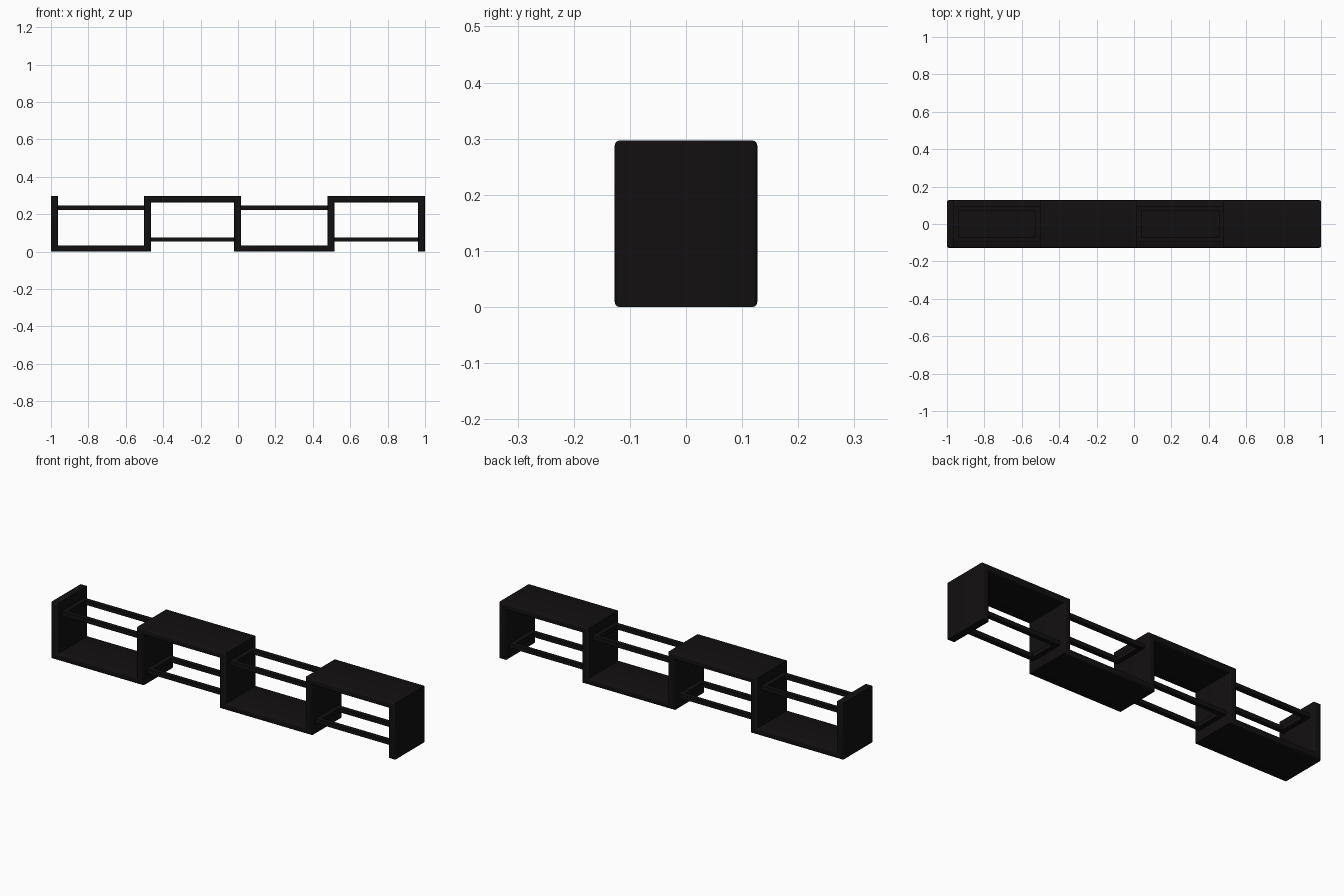
import bpy, bmesh

if "Cube" in bpy.data.objects:
    bpy.data.objects.remove(bpy.data.objects["Cube"])

H, D, T = 0.297, 0.254, 0.038        # height, depth, board thickness
P = 0.033                            # horizontal panel thickness
xs = [-0.981, -0.483, -0.002, 0.498, 0.981]   # upright board centres
t = T / 2

mat = bpy.data.materials.new("black_finish")
mat.diffuse_color = (0.006, 0.005, 0.005, 1)
mat.use_nodes = True
mat.node_tree.nodes["Principled BSDF"].inputs["Base Color"].default_value = mat.diffuse_color


def prism(name, outline, y0, y1, bevel=0.0):
    """Extrude an x-z outline along y, optionally rounding the front and back rims."""
    bm = bmesh.new()
    face = bm.faces.new([bm.verts.new((x, y0, z)) for x, z in outline])
    ext = bmesh.ops.extrude_face_region(bm, geom=[face])
    for v in ext["geom"]:
        if isinstance(v, bmesh.types.BMVert):
            v.co.y = y1
    bmesh.ops.recalc_face_normals(bm, faces=bm.faces)
    if bevel:
        rims = [e for e in bm.edges if abs(e.verts[0].co.y - e.verts[1].co.y) < 1e-6]
        bmesh.ops.bevel(bm, geom=rims, offset=bevel, segments=3, profile=0.5, affect='EDGES')
    me = bpy.data.meshes.new(name)
    bm.to_mesh(me)
    bm.free()
    ob = bpy.data.objects.new(name, me)
    bpy.context.collection.objects.link(ob)
    me.materials.append(mat)
    return ob


# Zigzag shelf body: one continuous board folding down, along, up, along
lower = [(xs[0] - t, 0)]
upper = [(xs[0] - t, H), (xs[0] + t, H)]
for i in range(4):
    a, b = xs[i], xs[i + 1]
    if i % 2 == 0:      # floor panel
        upper += [(a + t, P), (b - t, P)]
        lower += [(b + t, 0)]
        upper += [(b - t, H)]
    else:               # roof panel
        lower += [(a + t, H - P), (b - t, H - P), (b - t, 0)]
        upper += [(b + t, H)]
lower += [(xs[4] + t, 0)]
body = prism("zigzag_shelf", lower + upper[::-1], -D / 2, D / 2, 0.009)

bpy.context.view_layer.objects.active = body
body.select_set(True)
bpy.ops.object.shade_smooth_by_angle(angle=0.6)

# Rectangular rail frames across the open side of each bay
W, R = 0.024, 0.011      # bar width, half height
Y = 0.095                # outer half depth
for i in range(4):
    a, b = xs[i] + t, xs[i + 1] - t
    zc = 0.235 if i % 2 == 0 else 0.065
    bm = bmesh.new()
    rings = []
    for z in (zc - R, zc + R):
        for k in (0, W):
            rings.append([bm.verts.new((x, y, z)) for x, y in (
                (a + k, -Y + k), (b - k, -Y + k), (b - k, Y - k), (a + k, Y - k))])
    lo_out, lo_in, up_out, up_in = rings
    for r, s in ((lo_out, up_out), (up_out, up_in), (up_in, lo_in), (lo_in, lo_out)):
        for j in range(4):
            n = (j + 1) % 4
            bm.faces.new((r[j], r[n], s[n], s[j]))
    bmesh.ops.recalc_face_normals(bm, faces=bm.faces)
    me = bpy.data.meshes.new("rail_frame")
    bm.to_mesh(me)
    bm.free()
    me.materials.append(mat)
    bpy.context.collection.objects.link(bpy.data.objects.new("rail_frame_%d" % (i + 1), me))
